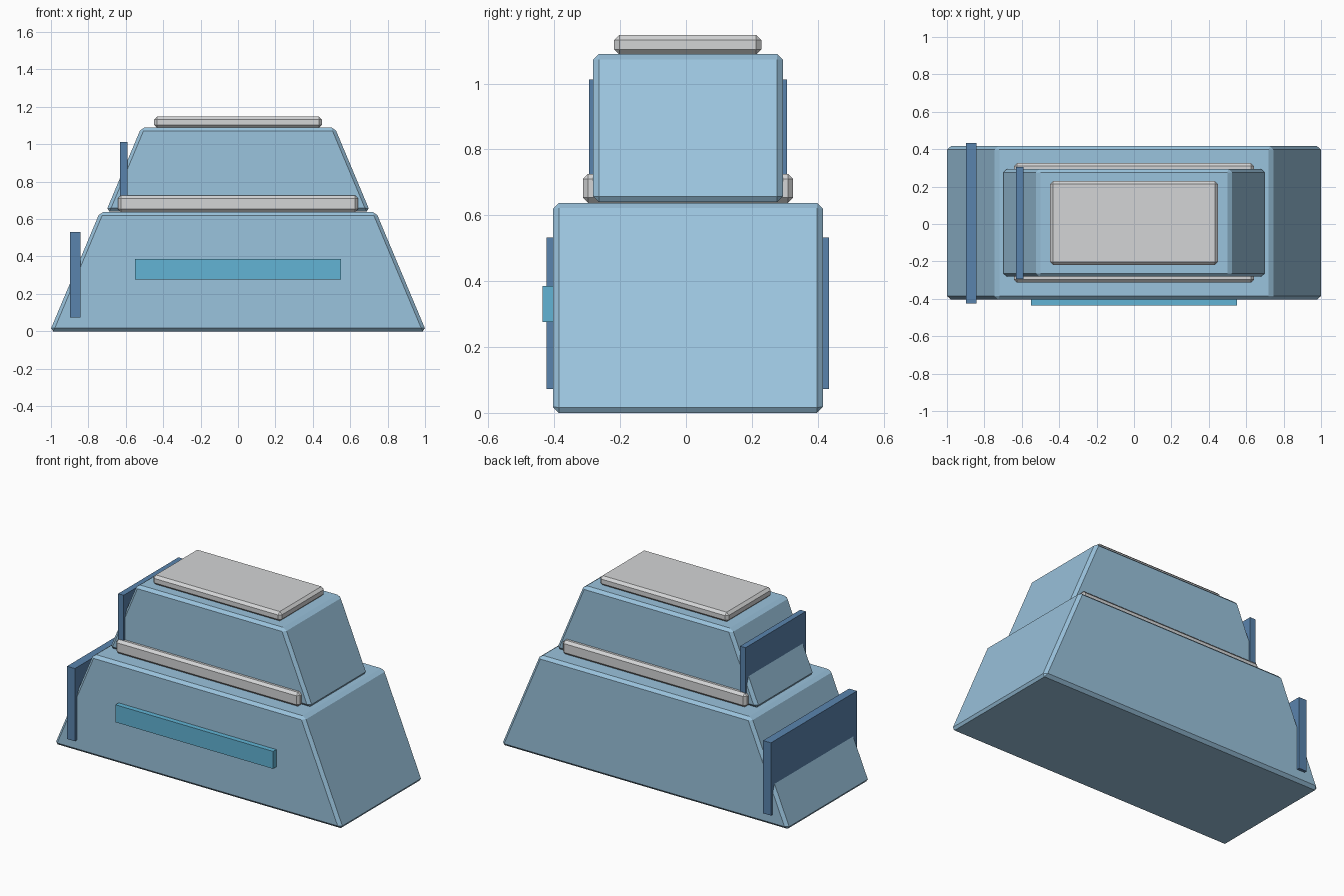
import bpy
import bmesh

cube = bpy.data.objects.get("Cube")
if cube:
    bpy.data.objects.remove(cube, do_unlink=True)


def material(name, rgb):
    """Flat material from 0-255 display colour, stored as linear."""
    linear = [((c / 255 + 0.055) / 1.055) ** 2.4 for c in rgb]
    mat = bpy.data.materials.new(name)
    mat.use_nodes = True
    mat.diffuse_color = (*linear, 1)
    mat.node_tree.nodes["Principled BSDF"].inputs["Base Color"].default_value = (*linear, 1)
    return mat


light_blue = material("light blue", (154, 195, 221))
grey = material("pale grey", (212, 213, 214))
steel_blue = material("steel blue", (90, 132, 174))
cyan = material("cyan blue", (98, 180, 213))


def block(name, xs, ys, zs, mat, top_half=None, bevel=0):
    """Box from its extents; top_half narrows the top face in x."""
    bm = bmesh.new()
    bmesh.ops.create_cube(bm, size=1)
    for v in bm.verts:
        top = v.co.z > 0
        x = xs[v.co.x > 0]
        if top and top_half:
            x = top_half if v.co.x > 0 else -top_half
        v.co = (x, ys[v.co.y > 0], zs[top])
    mesh = bpy.data.meshes.new(name)
    bm.to_mesh(mesh)
    bm.free()
    mesh.materials.append(mat)
    obj = bpy.data.objects.new(name, mesh)
    bpy.context.collection.objects.link(obj)
    if bevel:
        mod = obj.modifiers.new("chamfer", 'BEVEL')
        mod.width = bevel
        mod.segments = 1
        mod.limit_method = 'NONE'
    return obj


# Tapered body tiers
block("lower_body", (-1.006, 1.006), (-0.404, 0.416), (0, 0.638), light_blue, 0.738, 0.018)
block("upper_body", (-0.706, 0.706), (-0.282, 0.294), (0.64, 1.09), light_blue, 0.517, 0.018)

# Grey trim around the step and on the roof
block("step_band", (-0.642, 0.642), (-0.313, 0.325), (0.638, 0.726), grey, bevel=0.016)
block("roof_cap", (-0.449, 0.449), (-0.218, 0.229), (1.088, 1.148), grey, bevel=0.016)

# Upright panels through the sloped end
block("lower_end_panel", (-0.897, -0.842), (-0.424, 0.434), (0.073, 0.532), steel_blue)
block("upper_end_panel", (-0.63, -0.592), (-0.295, 0.306), (0.67, 1.012), steel_blue)

# Strip on the front face
block("front_strip", (-0.55, 0.55), (-0.436, -0.395), (0.276, 0.386), cyan)
